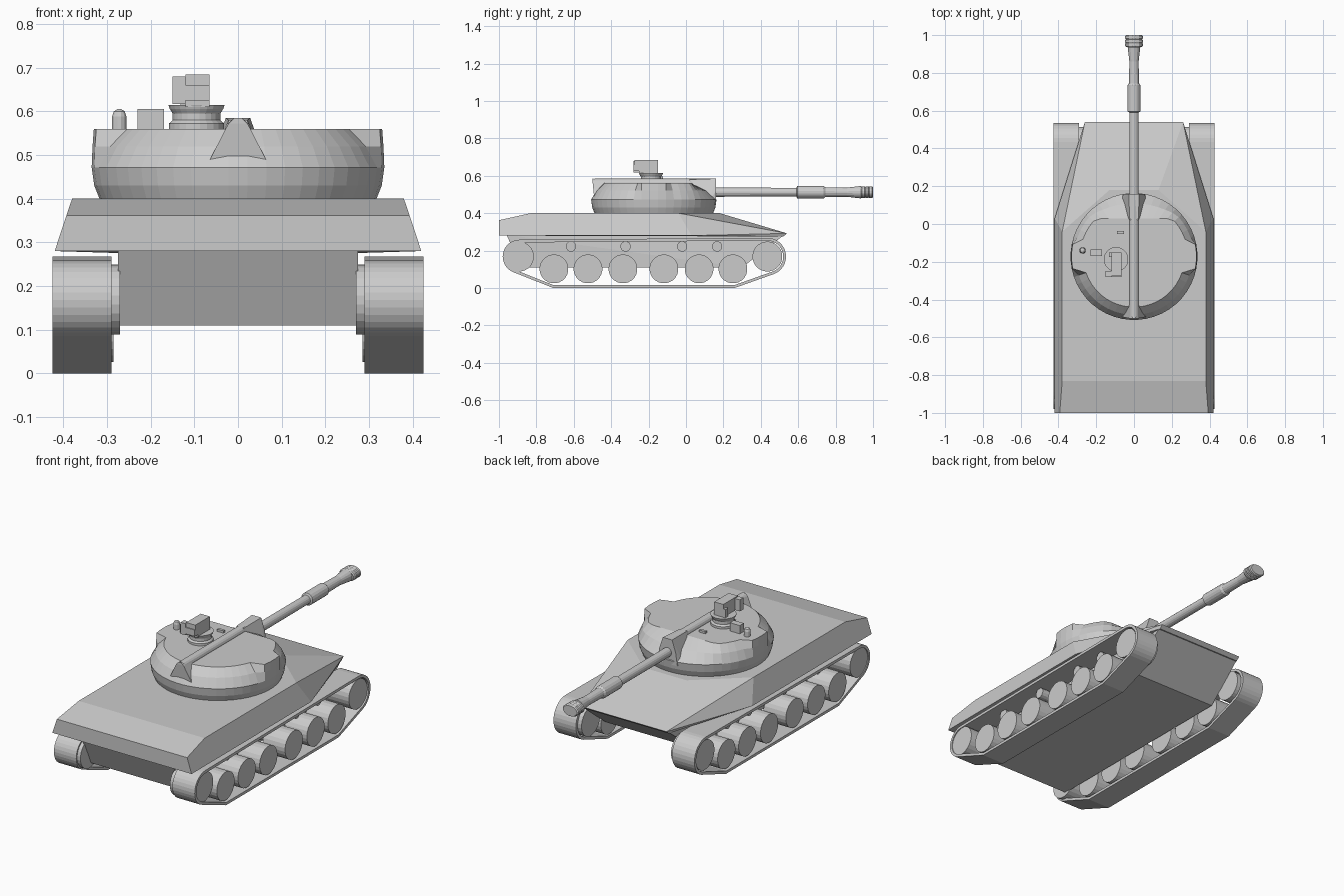
import bpy, bmesh
from math import sin, cos, pi, radians
from mathutils import Matrix, Vector
from mathutils.geometry import convex_hull_2d

if "Cube" in bpy.data.objects:
    bpy.data.objects.remove(bpy.data.objects["Cube"])


def finish(name, bm, mirror=False, recalc=True):
    if recalc:
        bmesh.ops.recalc_face_normals(bm, faces=bm.faces)
    me = bpy.data.meshes.new(name)
    bm.to_mesh(me)
    bm.free()
    ob = bpy.data.objects.new(name, me)
    bpy.context.collection.objects.link(ob)
    if mirror:
        ob.modifiers.new("mirror", 'MIRROR')
    return ob


def hull(name, pts, both=False):
    """Convex solid; both=True adds the points mirrored in x."""
    bm = bmesh.new()
    for x, y, z in pts:
        bm.verts.new((x, y, z))
        if both:
            bm.verts.new((-x, y, z))
    r = bmesh.ops.convex_hull(bm, input=bm.verts)
    junk = [v for v in bm.verts if not v.link_faces]
    bmesh.ops.delete(bm, geom=junk, context='VERTS')
    bmesh.ops.dissolve_limit(bm, angle_limit=radians(1), verts=bm.verts, edges=bm.edges)
    return finish(name, bm)


def box(name, lo, hi):
    return hull(name, [(x, y, z) for x in (lo[0], hi[0]) for y in (lo[1], hi[1]) for z in (lo[2], hi[2])])


def lathe(name, profile, origin, axis='Z', n=24, sx=1.0, mirror=False):
    """Revolve (radius, position) pairs around an axis through origin."""
    bm = bmesh.new()
    rings = []
    for r, h in profile:
        ring = []
        for i in range(n):
            a = 2 * pi * (i + 0.5) / n
            u, v = r * cos(a), r * sin(a)
            p = {'Z': (u, v, h), 'Y': (u * sx, h, v), 'X': (h, u, v)}[axis]
            ring.append(bm.verts.new(Vector(p) + Vector(origin)))
        rings.append(ring)
    for a, b in zip(rings, rings[1:]):
        for i in range(n):
            j = (i + 1) % n
            bm.faces.new((a[i], a[j], b[j], b[i]))
    bm.faces.new(rings[0])
    bm.faces.new(rings[-1])
    return finish(name, bm, mirror)


# Upper hull with sloped sides, tapered nose and corner facets
hull("upper_hull", [(.42, -1, .28), (.393, -1, .362), (.38, -.83, .40), (.38, -.04, .40),
                    (.42, .03, .28), (.13, .18, .40), (.26, .54, .292), (.26, .52, .275)], True)

# Lower hull tub between the tracks
hull("lower_hull", [(.275, -.96, .285), (.275, -.88, .11), (.275, .30, .11), (.26, .52, .28)], True)

# Track belts
pts = [(-.71, 0), (.26, 0)]
for cy, r in ((-.89, .09), (.435, .10)):
    pts += [(cy + r * cos(2 * pi * i / 32), .168 + r * sin(2 * pi * i / 32)) for i in range(32)]
loop = [pts[i] for i in convex_hull_2d(pts)]
area = sum(a[0] * b[1] - b[0] * a[1] for a, b in zip(loop, loop[1:] + loop[:1]))
if area < 0:
    loop.reverse()
bm = bmesh.new()
inner = [bm.verts.new((.29, y, z)) for y, z in loop]
outer = [bm.verts.new((.425, y, z)) for y, z in loop]
for i in range(len(loop)):
    j = (i + 1) % len(loop)
    bm.faces.new((inner[i], inner[j], outer[j], outer[i]))
track = finish("track", bm, True, recalc=False)
thick = track.modifiers.new("thickness", 'SOLIDIFY')
thick.thickness = .015
thick.offset = -1

# Running gear: road wheels, end wheels, return rollers
for y in (-.706, -.524, -.337, -.118, .07, .251):
    lathe("road_wheel", [(.077, .285), (.077, .42)], (0, y, .102), 'X', mirror=True)
for y in (-.893, .435):
    lathe("end_wheel", [(.08, .27), (.08, .42)], (0, y, .168), 'X', mirror=True)
for y in (-.615, -.323, -.021, .166):
    lathe("return_roller", [(.028, .27), (.028, .37)], (0, y, .222), 'X', n=12, mirror=True)


# Turret: round body, full-height side lobes, bevelled front and rear cheeks
def top_radius(a):
    s = sin(a)
    if abs(s) < sin(radians(18)):
        return .331
    return .268 if s < 0 else min(.285, .2 / s)


bm = bmesh.new()
N = 48
rings = []
for z, base, blend in ((.40, .318, 0), (.43, .33, 0), (.472, .336, 0), (.52, .336, .4), (.56, .333, 1)):
    ring = []
    for i in range(N):
        a = 2 * pi * (i + .5) / N
        r = base + (top_radius(a) - base) * blend
        ring.append(bm.verts.new((r * cos(a), -.172 + r * sin(a), z)))
    rings.append(ring)
for a, b in zip(rings, rings[1:]):
    for i in range(N):
        j = (i + 1) % N
        bm.faces.new((a[i], a[j], b[j], b[i]))
bm.faces.new(rings[0])
bm.faces.new(rings[-1])
finish("turret", bm)

# Central ridge over the gun with flared ends
lathe("turret_ridge", [(.025, -.49), (.025, .155)], (0, 0, .56), 'Y', n=16)
hull("ridge_rear", [(.072, -.49, .475), (.06, -.42, .475), (.022, -.50, .572),
                    (.008, -.50, .585), (.022, -.43, .57)], True)
hull("gun_mantlet", [(.06, .16, .45), (.05, .16, .52), (.028, .16, .585),
                     (.075, .12, .45), (.022, .02, .58), (.03, .02, .45)], True)

# Gun barrel with sleeve
lathe("gun_barrel", [(.025, .10), (.024, .59), (.034, .595), (.034, .735), (.027, .745),
                     (.025, .86), (.032, .92), (.034, .935), (.028, .94), (.028, .995)],
      (0, 0, .512), 'Y', n=16)
# Muzzle brake fins
for y in (.942, .962, .982):
    lathe("muzzle_fin", [(.028, y - .006), (.032, y), (.032, y + .012), (.028, y + .018)],
          (0, 0, .512), 'Y', n=16, sx=1.5)

# Commander cupola and its sight
lathe("cupola", [(.064, .555), (.064, .572), (.055, .58), (.055, .595), (.062, .606), (.065, .615)],
      (-.095, -.187, 0))
box("sight_body", (-.12, -.25, .61), (-.065, -.15, .685))
box("sight_head", (-.12, -.28, .625), (-.065, -.25, .66))
box("sight_top", (-.12, -.275, .66), (-.065, -.25, .685))
box("sight_arm", (-.15, -.28, .617), (-.12, -.25, .68))
box("sight_bracket", (-.132, -.175, .615), (-.12, -.15, .66))

# Roof fittings
lathe("roof_post", [(.017, .555), (.017, .588), (.013, .60), (.005, .605)], (-.272, -.14, 0), n=12)
box("roof_box", (-.23, -.17, .555), (-.17, -.135, .605))
box("roof_periscope", (-.09, -.052, .555), (-.052, -.037, .572))
